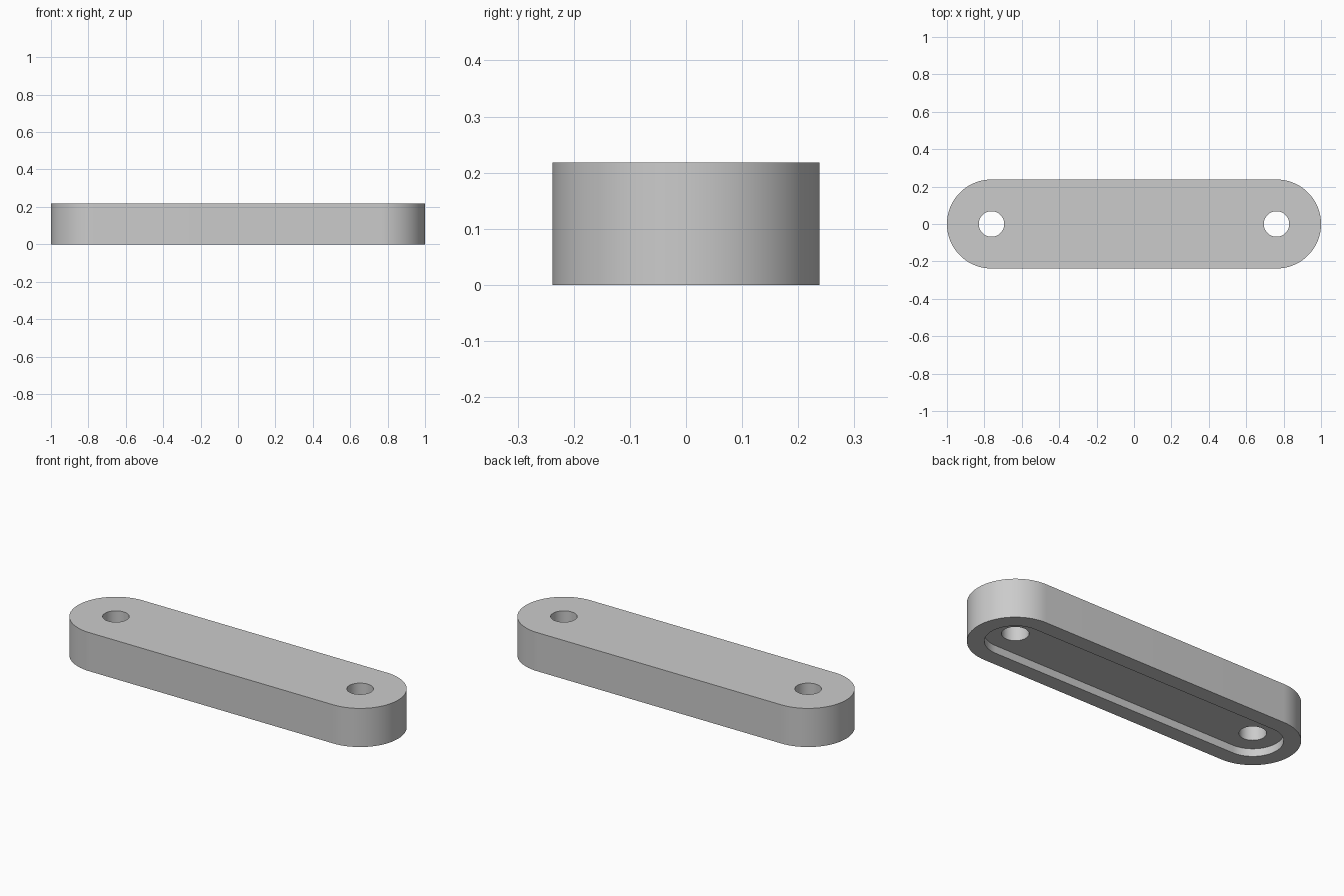
import bpy
import bmesh
from math import cos, sin, pi, radians

HEIGHT, END_RADIUS, END_X = 0.218, 0.238, 0.762
RECESS_RADIUS, RECESS_DEPTH = 0.152, 0.043
HOLE_RADIUS = 0.068

if "Cube" in bpy.data.objects:
    bpy.data.objects.remove(bpy.data.objects["Cube"], do_unlink=True)

# Plain grey finish
grey = bpy.data.materials.new("grey")
grey.use_nodes = True
colour = (0.6, 0.6, 0.6, 1)
grey.diffuse_color = colour
grey.node_tree.nodes["Principled BSDF"].inputs["Base Color"].default_value = colour


def slot_prism(name, radius, half_length, z0, z1, centre=0, steps=48):
    """Upright prism with a round-ended outline; a cylinder if half_length is 0."""
    outline = []
    for side, start in ((1, -pi / 2), (-1, pi / 2)):
        for i in range(steps + (half_length > 0)):
            a = start + pi * i / steps
            outline.append((centre + side * half_length + radius * cos(a),
                            radius * sin(a), z0))
    bm = bmesh.new()
    base = bm.faces.new([bm.verts.new(p) for p in outline])
    top = bmesh.ops.extrude_face_region(bm, geom=[base])["geom"]
    bmesh.ops.translate(bm, vec=(0, 0, z1 - z0),
                        verts=[v for v in top if isinstance(v, bmesh.types.BMVert)])
    bmesh.ops.recalc_face_normals(bm, faces=bm.faces)
    mesh = bpy.data.meshes.new(name)
    bm.to_mesh(mesh)
    bm.free()
    mesh.materials.append(grey)
    obj = bpy.data.objects.new(name, mesh)
    bpy.context.collection.objects.link(obj)
    return obj


# Round-ended bar
bar = slot_prism("link_bar", END_RADIUS, END_X, 0, HEIGHT)

# Shallow recess underneath and a through hole at each end
cutters = [slot_prism("recess_cutter", RECESS_RADIUS, END_X, -0.1, RECESS_DEPTH)]
for side, x in (("left", END_X), ("right", -END_X)):
    cutters.append(slot_prism(side + "_hole_cutter", HOLE_RADIUS, 0, -0.2,
                              HEIGHT + 0.1, centre=x, steps=32))

bpy.ops.object.select_all(action="DESELECT")
bar.select_set(True)
bpy.context.view_layer.objects.active = bar
for cutter in cutters:
    cut = bar.modifiers.new(cutter.name, "BOOLEAN")
    cut.operation = "DIFFERENCE"
    cut.solver = "EXACT"
    cut.object = cutter
    bpy.ops.object.modifier_apply(modifier=cut.name)
    bpy.data.objects.remove(cutter, do_unlink=True)

# Smooth curved walls, crisp rims
bpy.ops.object.shade_smooth_by_angle(angle=radians(30))
